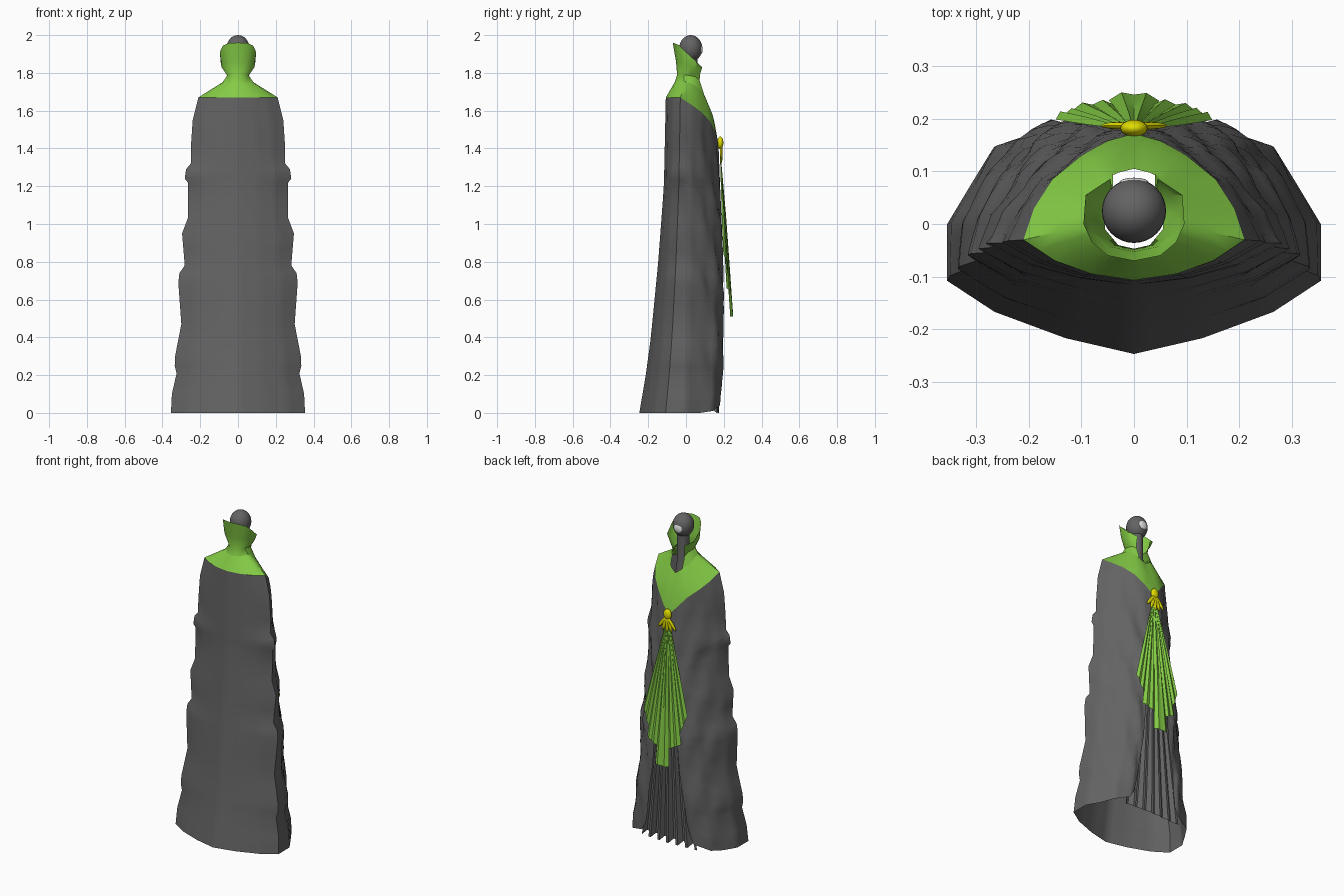
import bpy, bmesh, math
from mathutils import Matrix

if "Cube" in bpy.data.objects:
    bpy.data.objects.remove(bpy.data.objects["Cube"])


def material(name, rgb):
    m = bpy.data.materials.new(name)
    m.diffuse_color = (*rgb, 1)
    m.use_nodes = True
    m.node_tree.nodes["Principled BSDF"].inputs["Base Color"].default_value = m.diffuse_color
    return m


GRAY = material("charcoal gray", (0.125, 0.125, 0.125))
GREEN = material("leaf green", (0.23, 0.6, 0.06))
YELLOW = material("yellow", (0.75, 0.72, 0.0))
WHITE = material("white", (1, 1, 1))


def finish(bm, name, mat, angle=40):
    bmesh.ops.remove_doubles(bm, verts=bm.verts, dist=0.0005)
    bmesh.ops.recalc_face_normals(bm, faces=bm.faces)
    me = bpy.data.meshes.new(name)
    bm.to_mesh(me)
    bm.free()
    me.materials.append(mat)
    for p in me.polygons:
        p.use_smooth = True
    me.set_sharp_from_angle(angle=math.radians(angle))
    ob = bpy.data.objects.new(name, me)
    bpy.context.collection.objects.link(ob)
    return ob


def loft(rows, name, mat, mirror=False, angle=40):
    """Skin a grid of points; optionally add the x-mirrored half."""
    bm = bmesh.new()
    for s in ((1, -1) if mirror else (1,)):
        g = [[bm.verts.new((s * x, y, z)) for x, y, z in r] for r in rows]
        for a, b in zip(g, g[1:]):
            for i in range(len(a) - 1):
                bm.faces.new((a[i], a[i + 1], b[i + 1], b[i]))
    return finish(bm, name, mat, angle)


def ball(name, mat, c, r, tilt=0, offset=0, seg=24):
    """Ellipsoid, hung 'offset' below c and swung by tilt about y."""
    bm = bmesh.new()
    bmesh.ops.create_uvsphere(bm, u_segments=seg, v_segments=seg // 2, radius=1)
    m = (Matrix.Translation(c) @ Matrix.Rotation(tilt, 4, 'Y')
         @ Matrix.Translation((0, 0, -offset)) @ Matrix.Diagonal((*r, 1)))
    bmesh.ops.transform(bm, matrix=m, verts=bm.verts)
    return finish(bm, name, mat)


def table(knots, z):
    if z <= knots[0][0]:
        return knots[0][1]
    for (a, p), (b, q) in zip(knots, knots[1:]):
        if z <= b:
            return p + (q - p) * (z - a) / (b - a)
    return knots[-1][1]


def resample(pts, n):
    out = []
    for k in range(n):
        u = k * (len(pts) - 1) / (n - 1)
        i = min(int(u), len(pts) - 2)
        f = u - i
        out.append(tuple(a + (b - a) * f for a, b in zip(pts[i], pts[i + 1])))
    return out


# Cloak: half sections at hem and shoulder edge, from back centre to front edge
HEM = [(0, -.247, 0), (.13, -.217, 0), (.265, -.167, 0), (.355, -.108, 0), (.355, 0, 0),
       (.31, .075, 0), (.27, .14, .01), (.18, .18, .04), (.15, .18, .09)]
EDGE = [(0, -.107, 1.67), (.08, -.095, 1.67), (.15, -.07, 1.67), (.21, -.03, 1.67),
        (.19, .03, 1.63), (.155, .085, 1.59), (.1, .13, 1.54), (.05, .158, 1.48), (0, .172, 1.42)]
WIDTH = [(0, .355), (.1, .35), (.21, .325), (.25, .335), (.3, .333), (.47, .3), (.69, .316),
         (.74, .31), (.78, .282), (.95, .296), (1.03, .266), (1.22, .266), (1.24, .282),
         (1.29, .275), (1.32, .25), (1.4, .25), (1.55, .24), (1.67, .21)]
BACK = [(0, .247), (.2, .213), (.4, .186), (.8, .147), (1.2, .117), (1.67, .107)]
FRONT = [(0, .18), (.12, .192), (.35, .204), (.8, .202), (1.2, .182), (1.42, .172)]


def norm(p):
    x, y, z = p
    return x / table(WIDTH, z), y / table(BACK if y < 0 else FRONT, z), z


N = 33
hem = [norm(p) for p in resample(HEM, N)]
top = [norm(p) for p in resample(EDGE, N)]
levels = sorted({k[0] for k in WIDTH} | {.05, .38, .58, .86, 1.12, 1.48, 1.61})
rows = []
for lv in levels:
    t = lv / 1.67
    row = []
    for j, (h, e) in enumerate(zip(hem, top)):
        nx, ny, z = (a + (b - a) * t for a, b in zip(h, e))
        u = j / (N - 1)
        x = nx * table(WIDTH, z)
        y = ny * table(BACK if ny < 0 else FRONT, z)
        # diagonal draped folds on the front half
        amp = max(0, min(1, (u - .45) * 5, (1 - u) * 8)) * math.sin(math.pi * min(1, t * 1.0)) ** .5 if 0 < t < 1 else 0
        fold = .009 * amp * math.sin(17 * z + 26 * u)
        row.append((x + fold * .4, y + fold, z))
    rows.append(row)
loft(rows, "cloak", GRAY, mirror=True, angle=50)

# Inner robe: pleated panel seen in the cloak opening
rows = []
for k in range(7):
    z = 1.2 * k / 6
    t = k / 6
    rows.append([((i / 12) * (.19 - .15 * t),
                  .16 + .01 * t + (.015 if i % 4 < 2 else -.015) * (1 - t) - .012 * abs(i / 12),
                  z + (.02 * (i % 4 > 1) if k == 0 else 0)) for i in range(-12, 13)])
loft(rows, "inner_robe", GRAY)

# Mantle over the shoulders, down to the V at the brooch
NECK = [(0, -.06, 1.75), (.04, -.05, 1.75), (.078, -.01, 1.755), (.08, .03, 1.745),
        (.07, .065, 1.72), (.04, .095, 1.69), (0, .105, 1.66)]
neck = resample(NECK, 17)
edge = resample(EDGE, 17)
mid = []
for a, b in zip(edge, neck):
    m = [(p + q) / 2 for p, q in zip(a, b)]
    m[1] += .012 * (m[1] > .09)
    mid.append(m)
loft([edge, mid, neck], "mantle", GREEN, mirror=True)

# Standing collar, open at the face
KNOT = [(0, -.047, 1.79), (.03, -.04, 1.79), (.055, -.01, 1.79), (.057, .02, 1.785),
        (.05, .05, 1.78), (.04, .072, 1.76)]
FLARE = [(0, -.053, 1.86), (.05, -.042, 1.86), (.085, -.012, 1.85), (.087, .025, 1.83),
         (.072, .055, 1.815), (.043, .075, 1.795)]
RIM = [(0, -.07, 1.96), (.05, -.06, 1.957), (.08, -.035, 1.945), (.096, 0, 1.91),
       (.092, .055, 1.86), (.045, .086, 1.83)]
loft([NECK[:6], KNOT, FLARE, RIM], "collar", GREEN, mirror=True)

# Head, neck and pale face patch
ball("head", GRAY, (0, .025, 1.93), (.061, .061, .07), seg=32)
ball("face_patch", WHITE, (0, .079, 1.925), (.028, .009, .026))
loft([[(r * math.cos(a * math.pi / 8), .025 + r * math.sin(a * math.pi / 8), z)
       for a in range(17)] for z, r in ((1.64, .045), (1.72, .036), (1.9, .036))], "neck", GRAY)

# Sash: five pleats fanning from the brooch, with a stepped hem
for i in range(-2, 3):
    ends = {0: (.51, .51), 1: (.66, .62), 2: (.84, .72)}[abs(i)]
    cols = []
    for c in range(5):
        f = c / 4
        slope = (i - .52 + 1.04 * f) * .1
        out = f if i >= 0 else 1 - f
        zb = ends[1] + (ends[0] - ends[1]) * out
        ridge = (-.005, .007, 0, .006, -.006)[c]
        col = []
        for k in range(6):
            z = 1.42 + (zb - 1.42) * k / 5
            d = 1.43 - z
            x = slope * d
            col.append((x, .178 + .068 * d / .92 - .12 * abs(x) + ridge * min(1, d * 2.5), z))
        cols.append(col)
    loft(cols, f"sash_pleat_{i + 3}", GREEN, angle=25)

# Brooch with its little fan of petals
ball("brooch", YELLOW, (0, .182, 1.43), (.026, .016, .033))
for i in range(-2, 3):
    ball(f"brooch_petal_{i + 3}", YELLOW, (0, .187, 1.42), (.011, .007, .05),
         tilt=-i * .33, offset=.05, seg=12)
